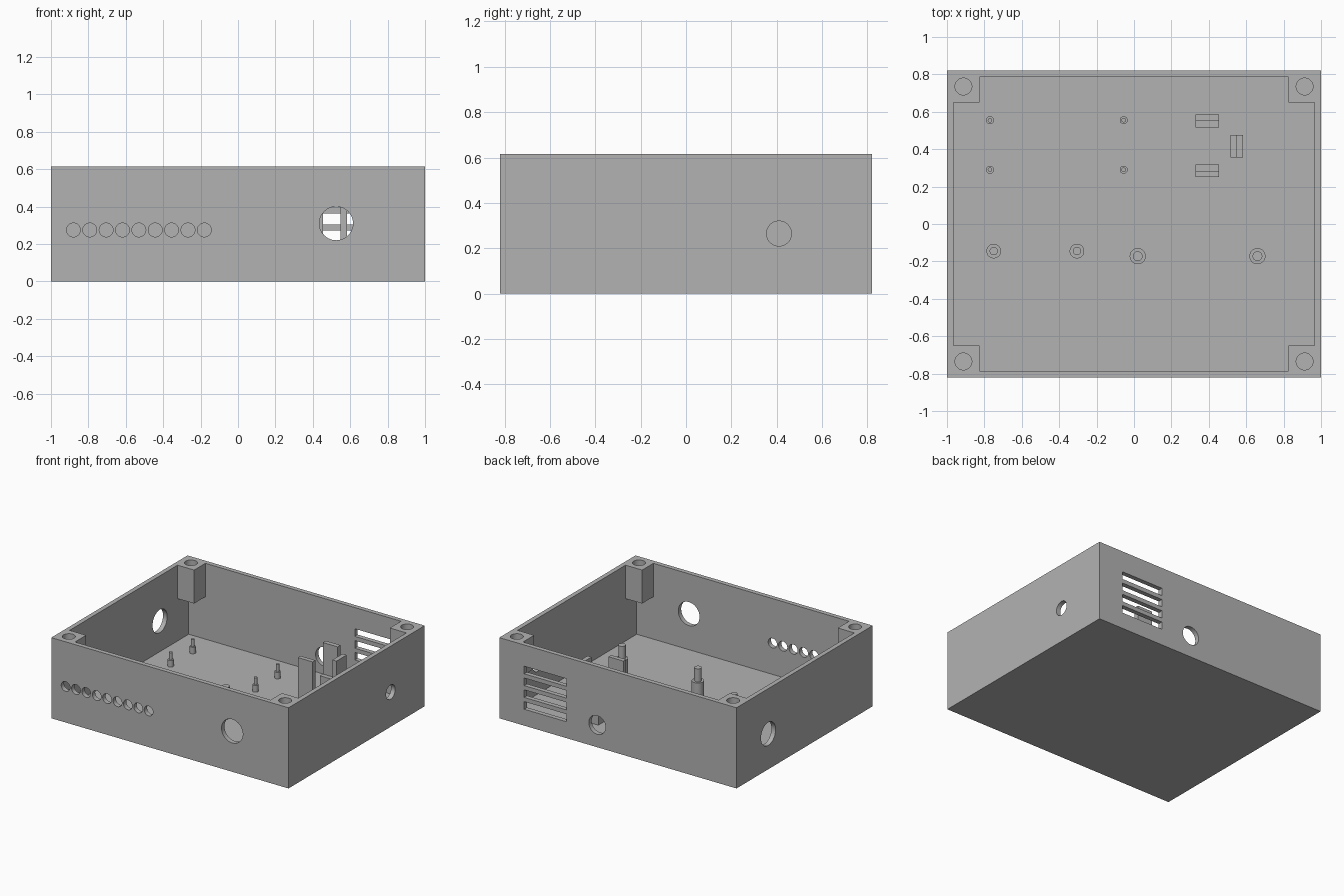
import bpy
import math

if "Cube" in bpy.data.objects:
    bpy.data.objects.remove(bpy.data.objects["Cube"])

# One plain grey plastic
GREY = (0.45, 0.45, 0.45, 1)
plastic = bpy.data.materials.new("grey plastic")
plastic.use_nodes = True
plastic.diffuse_color = GREY
for node in plastic.node_tree.nodes:
    if node.type == 'BSDF_PRINCIPLED':
        node.inputs["Base Color"].default_value = GREY

HX, HY, HEIGHT = 1.0, 0.82, 0.615
WALL, FLOOR = 0.035, 0.037
POST_X, POST_Y, POST_Z = 0.825, 0.65, 0.36


def finish(name):
    obj = bpy.context.object
    obj.name = name
    obj.data.materials.clear()
    obj.data.materials.append(plastic)
    return obj


def box(name, x, y, z):
    """Box from (min, max) ranges."""
    bpy.ops.mesh.primitive_cube_add(size=1, location=[sum(r) / 2 for r in (x, y, z)])
    bpy.context.object.scale = [r[1] - r[0] for r in (x, y, z)]
    bpy.ops.object.transform_apply(location=True, rotation=True, scale=True)
    return finish(name)


def cylinder(name, radius, centre, length, axis='Z'):
    turn = {'X': (0, math.pi / 2, 0), 'Y': (math.pi / 2, 0, 0), 'Z': (0, 0, 0)}[axis]
    bpy.ops.mesh.primitive_cylinder_add(vertices=40, radius=radius, depth=length,
                                        location=centre, rotation=turn)
    bpy.ops.object.transform_apply(location=True, rotation=True, scale=True)
    return finish(name)


def combine(target, tool, operation='DIFFERENCE'):
    mod = target.modifiers.new("cut", 'BOOLEAN')
    mod.operation = operation
    mod.solver = 'EXACT'
    mod.object = tool
    bpy.context.view_layer.objects.active = target
    bpy.ops.object.modifier_apply(modifier=mod.name)
    bpy.data.objects.remove(tool)


def smooth(obj):
    bpy.ops.object.select_all(action='DESELECT')
    obj.select_set(True)
    bpy.context.view_layer.objects.active = obj
    bpy.ops.object.shade_smooth_by_angle(angle=math.radians(30))


# Open tray: the cavity leaves hanging screw posts in the corners
case = box("case", (-HX, HX), (-HY, HY), (0, HEIGHT))
ix, iy = HX - WALL, HY - WALL
combine(case, box("cavity", (-ix, ix), (-iy, iy), (FLOOR, POST_Z)))
combine(case, box("cavity", (-POST_X, POST_X), (-iy, iy), (0.2, 0.8)))
combine(case, box("cavity", (-ix, ix), (-POST_Y, POST_Y), (0.2, 0.8)))

# Screw holes in the corner posts
for sx in (-1, 1):
    for sy in (-1, 1):
        combine(case, cylinder("screw", 0.045, (sx * 0.912, sy * 0.735, HEIGHT), 0.4))

# Front wall: row of nine small holes and one large hole
for i in range(9):
    combine(case, cylinder("hole", 0.037, (-0.88 + i * 0.0875, -HY, 0.275), 0.2, 'Y'))
combine(case, cylinder("hole", 0.09, (0.525, -HY, 0.31), 0.2, 'Y'))

# Side wall holes
combine(case, cylinder("hole", 0.055, (HX, 0.41, 0.265), 0.2, 'X'))
combine(case, cylinder("hole", 0.088, (-HX, 0.437, 0.27), 0.2, 'X'))

# Back wall: cable hole and four vent slots
combine(case, cylinder("hole", 0.071, (0.175, HY, 0.17), 0.2, 'Y'))
for i in range(4):
    z = 0.125 + i * 0.09
    combine(case, box("slot", (0.435, 0.79), (HY - 0.1, HY + 0.1), (z, z + 0.058)))
smooth(case)


# Stepped standoffs for the circuit boards
def standoff(name, x, y, base_r, pin_r, base_top, pin_top):
    low = FLOOR - 0.01
    base = cylinder(name, base_r, (x, y, (low + base_top) / 2), base_top - low)
    low = base_top - 0.02
    pin = cylinder("pin", pin_r, (x, y, (low + pin_top) / 2), pin_top - low)
    combine(base, pin, 'UNION')
    smooth(base)


for x in (-0.77, -0.055):
    for y in (0.29, 0.555):
        standoff("small_standoff", x, y, 0.021, 0.012, 0.087, 0.142)
for x in (-0.75, -0.305):
    standoff("medium_standoff", x, -0.145, 0.039, 0.022, 0.1, 0.17)
for x in (0.02, 0.66):
    standoff("large_standoff", x, -0.172, 0.043, 0.026, 0.172, 0.272)

# Stepped brackets: a tall outer plate and a low inner ledge
TALL, LOW = (FLOOR - 0.01, 0.41), (FLOOR - 0.01, 0.17)
across = (0.33, 0.455)
box("back_bracket_plate", across, (0.55, 0.585), TALL)
box("back_bracket_ledge", across, (0.515, 0.55), LOW)
box("front_bracket_plate", across, (0.25, 0.283), TALL)
box("front_bracket_ledge", across, (0.283, 0.317), LOW)
box("side_bracket_plate", (0.548, 0.582), (0.355, 0.477), TALL)
box("side_bracket_ledge", (0.515, 0.548), (0.355, 0.477), LOW)
